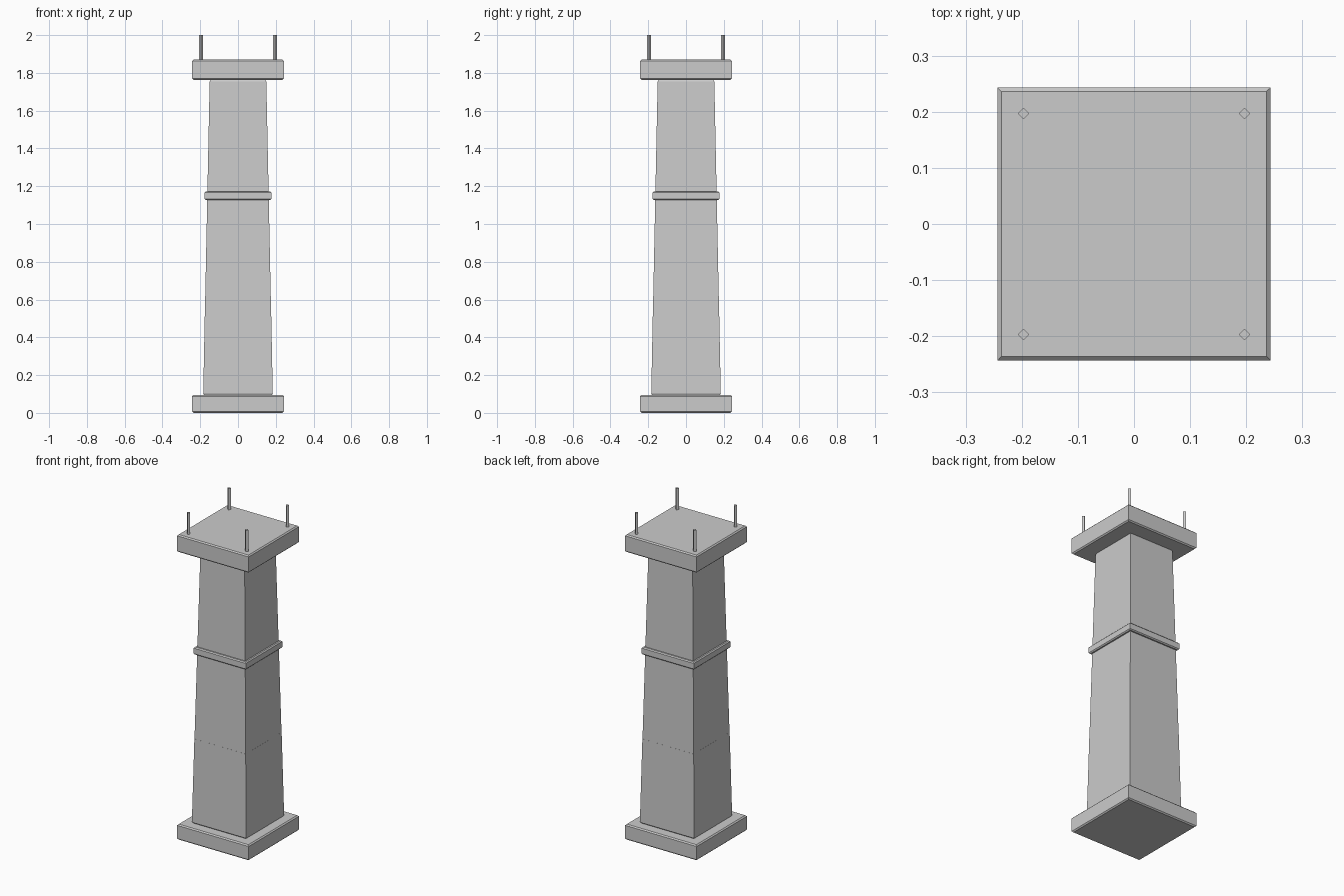
import bpy, bmesh
from math import cos, sin, pi, sqrt

if "Cube" in bpy.data.objects:
    bpy.data.objects.remove(bpy.data.objects["Cube"])


def loft(name, rings, turn=pi / 4, centre=(0, 0)):
    """Closed four-sided solid through (z, corner radius) rings."""
    bm = bmesh.new()
    loops = [[bm.verts.new((centre[0] + r * cos(turn + i * pi / 2),
                            centre[1] + r * sin(turn + i * pi / 2), z))
              for i in range(4)] for z, r in rings]
    for a, b in zip(loops, loops[1:]):
        for i in range(4):
            j = (i + 1) % 4
            bm.faces.new((a[i], a[j], b[j], b[i]))
    bm.faces.new(loops[0][::-1])
    bm.faces.new(loops[-1])
    mesh = bpy.data.meshes.new(name)
    bm.to_mesh(mesh)
    bm.free()
    obj = bpy.data.objects.new(name, mesh)
    bpy.context.collection.objects.link(obj)
    return obj


def square(name, rings):
    """Square solid from (z, half width) rings."""
    return loft(name, [(z, h * sqrt(2)) for z, h in rings])


def slab(name, z0, z1, half, c):
    """Square slab with chamfered edges."""
    return square(name, [(z0, half - c), (z0 + c, half),
                         (z1 - c, half), (z1, half - c)])


def shaft_half(z):
    """Half width of the tapering shaft at height z."""
    return 0.184 - (z - 0.103) * 0.0206


# Plinth, collar and capital
slab("base_plinth", 0.0, 0.095, 0.243, 0.007)
slab("collar_band", 1.127, 1.173, 0.177, 0.006)
slab("capital_slab", 1.763, 1.87, 0.243, 0.007)

# Tapered shaft: the lower sleeve slightly overlaps the upper part
square("lower_shaft", [(0.093, 0.178), (0.103, shaft_half(0.103)),
                       (0.61, shaft_half(0.61) + 0.0005)])
square("upper_shaft", [(0.57, shaft_half(0.57)), (1.754, shaft_half(1.754)),
                       (1.765, 0.144)])

# Four diamond-section pins on the capital
for x in (-1, 1):
    for y in (-1, 1):
        side = ("front" if y < 0 else "back") + ("_left" if x < 0 else "_right")
        loft(side + "_pin", [(1.86, 0.0105), (2.0, 0.0105)], 0,
             (0.197 * x, 0.197 * y))
